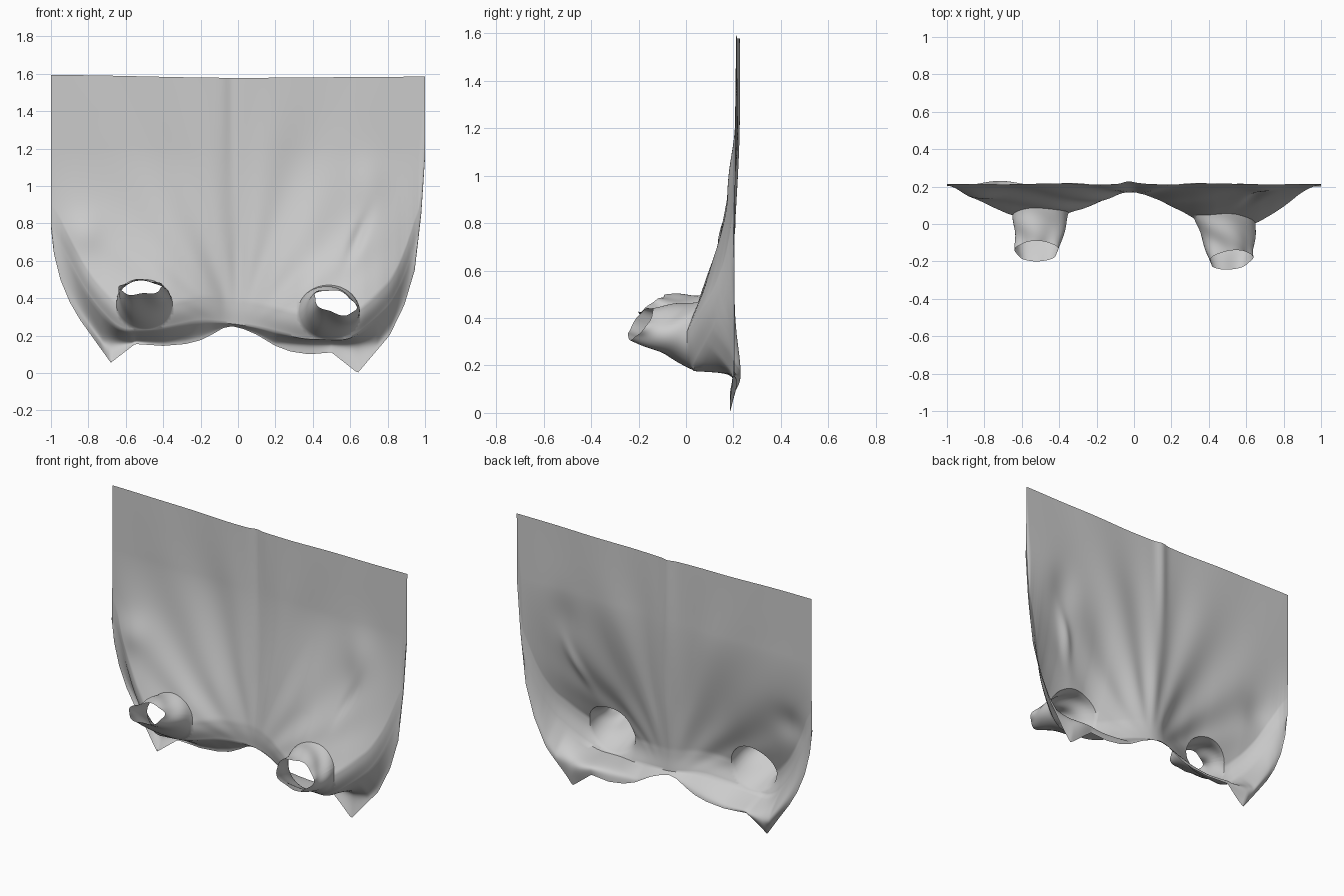
import bpy, bmesh, math
from mathutils import Vector

cube = bpy.data.objects.get("Cube")
if cube:
    bpy.data.objects.remove(cube)

cloth = bpy.data.materials.new("grey cloth")
cloth.use_nodes = True
cloth.diffuse_color = (0.6, 0.6, 0.6, 1)
cloth.node_tree.nodes["Principled BSDF"].inputs["Base Color"].default_value = cloth.diffuse_color


def lerp_table(table, x):
    for (x0, v0), (x1, v1) in zip(table, table[1:]):
        if x <= x1:
            return v0 + (v1 - v0) * max(0, (x - x0) / (x1 - x0))
    return table[-1][1]


def soft_table(table, x, r=0.05):
    # averaged lookup rounds off the corners of the table
    return sum(lerp_table(table, x + r * k) for k in (-1, -0.5, 0, 0.5, 1)) / 5


def smooth(a, b, v):
    t = min(1, max(0, (v - a) / (b - a)))
    return t * t * (3 - 2 * t)


def bump(v, centre, width):
    return math.exp(-((v - centre) / width) ** 2)


# Hem outline, underside crease height and forward reach across the width
HEM = [(-1, .78), (-.985, .64), (-.95, .5), (-.9, .38), (-.845, .285), (-.68, .055),
       (-.55, .155), (-.4, .145), (-.28, .155), (-.2, .175), (-.14, .205), (-.08, .24),
       (-.03, .25), (.03, .235), (.1, .205), (.2, .145), (.28, .115), (.38, .1),
       (.5, .11), (.64, 0), (.81, .2), (.89, .365), (.945, .55), (.98, .85), (1, 1.15)]
CREASE = [(-1, .8), (-.88, .55), (-.78, .38), (-.63, .22), (-.4, .235), (-.2, .28),
          (0, .26), (.12, .24), (.35, .18), (.6, .175), (.7, .25), (.85, .4), (1, .85)]
REACH = [(-1, .213), (-.95, .195), (-.8, .11), (-.63, .035), (-.4, .04), (-.2, .11),
         (-.03, .18), (.1, .145), (.3, .045), (.38, -.01), (.62, -.015), (.7, .03),
         (.8, .09), (.92, .19), (1, .213)]
SHEET_Y = 0.213


def folds(x, z):
    # creases fanning out from the middle of the hem
    ang = math.atan2(x, z - 0.2)
    r = math.hypot(x, z - 0.2)
    fan = math.cos(17 * ang + 0.6 * math.sin(5 * ang)) * (1 - smooth(0.75, 1.3, abs(ang)))
    y = 0.007 * fan * smooth(0.1, 0.5, r) * (1 - 0.65 * smooth(0.9, 1.4, r))
    y *= 1 - smooth(0.6, 1, abs(x))
    y += 0.012 * bump(x, -0.03, 0.035) * smooth(0.7, 1.5, z)
    # slack dents above the sleeves
    y -= 0.022 * bump(x, 0.7, 0.1) * bump(z, 1.0, 0.16)
    y += 0.02 * bump(x - 0.4 * (z - 0.7), 0.63, 0.035) * bump(z, 0.72, 0.12)
    y -= 0.02 * bump(x, -0.82, 0.1) * bump(z, 0.75, 0.1)
    return y


def crease_z(x):
    return max(soft_table(CREASE, x), lerp_table(HEM, x) + 0.012)


def front_point(x, z):
    depth = SHEET_Y - soft_table(REACH, x)
    c = crease_z(x)
    brow = c + 0.13
    start = max(1.2, brow + 0.3)
    s = max(0, min(1, (start - z) / (start - brow))) ** 1.75
    y = SHEET_Y - depth * s + folds(x, z)
    # roll under towards the crease
    y += 0.22 * depth * (1 - smooth(c - 0.02, brow, z)) ** 2
    return Vector((x, y, z))


def under_point(x, t):
    # underside running back from the crease to a knee, then hanging to the hem
    start = front_point(x, crease_z(x))
    hem_z = lerp_table(HEM, x)
    hem = Vector((x, 0.205 - 0.02 * bump(abs(x), 0.66, 0.1), hem_z))
    knee_z = max(hem_z + 0.25 * (start.z - hem_z), min(start.z - 0.01, 0.165))
    knee = Vector((x, 0.2 + 0.055 * bump(x, -0.7, 0.15) + 0.035 * bump(x, 0.58, 0.1), knee_z))
    a, b = start.lerp(knee, t), knee.lerp(hem, t)
    return a.lerp(knee, t).lerp(knee.lerp(b, t), t)


# Draped sheet
COLS, ROWS, UNDER = 180, 90, 16
bm = bmesh.new()
param = {}
grid = []
for i in range(COLS + 1):
    u = 2 * i / COLS - 1
    x = 0.25 * u + 0.75 * math.sin(u * math.pi / 2)
    top = 1.578 + 0.015 * smooth(0, 1, -x) + 0.006 * smooth(0, 1, x)
    c = crease_z(x)
    col = []
    for j in range(ROWS + 1):
        z = top + (c - top) * (j / ROWS) ** 0.85
        v = bm.verts.new(front_point(x, z))
        param[v] = (x, z)
        col.append(v)
    col += [bm.verts.new(under_point(x, k / UNDER)) for k in range(1, UNDER + 1)]
    grid.append(col)
for a, b in zip(grid, grid[1:]):
    for j in range(ROWS + UNDER):
        bm.faces.new((a[j], a[j + 1], b[j + 1], b[j]))

# Sleeves: hole centre, hole half size, then opening centre, across and up vectors
SLEEVES = [
    ((-.5, .365), (.15, .135), (-.52, -.145, .457), (.115, 0, .005), (0, .055, .037)),
    ((.485, .325), (.165, .145), (.52, -.192, .378), (.112, .005, -.035), (.015, .052, .057)),
]
RINGS = 14
for (hx, hz), (rx, rz), mouth, across, up in SLEEVES:
    def inside(v):
        return v in param and math.hypot((param[v][0] - hx) / rx, (param[v][1] - hz) / rz) < 1

    gone = {f for f in bm.faces if sum(inside(v) for v in f.verts) >= 3}
    rim_edges = {e for f in gone for e in f.edges if any(g not in gone for g in e.link_faces)}
    angle = {}
    for v in {v for e in rim_edges for v in e.verts}:
        x, z = param[v]
        a = math.atan2((z - hz) / rz, (x - hx) / rx)
        x, z = hx + rx * math.cos(a), hz + rz * math.sin(a)
        v.co = front_point(x, max(z, crease_z(x)))
        angle[v] = a
    pairs = [tuple(e.verts) for e in rim_edges]
    bmesh.ops.delete(bm, geom=list(gone), context="FACES")
    mouth, across, up = Vector(mouth), Vector(across), Vector(up)
    previous = {v: v for v in angle}
    base = {v: v.co.copy() for v in angle}
    for k in range(1, RINGS + 1):
        t = k / RINGS
        ring = {}
        for v, a in angle.items():
            end = mouth + across * math.cos(a) + up * math.sin(a)
            p = base[v].lerp(end, t)
            # cloth wrinkles along the tube
            out = Vector((math.cos(a), 0, math.sin(a)))
            p += out * math.sin(math.pi * t) * 0.008 * math.sin(3 * a + 4 * t + hx)
            p += out * 0.006 * t * t * math.sin(5 * a + hx)
            ring[v] = bm.verts.new(p)
        for a, b in pairs:
            bm.faces.new((previous[a], previous[b], ring[b], ring[a]))
        previous = ring

bmesh.ops.recalc_face_normals(bm, faces=bm.faces)
# Face the sheet to the front
probe = max(bm.faces, key=lambda f: f.calc_center_median().z)
if probe.normal.y > 0:
    bmesh.ops.reverse_faces(bm, faces=bm.faces)
mesh = bpy.data.meshes.new("draped_sheet")
bm.to_mesh(mesh)
bm.free()
mesh.materials.append(cloth)
sheet = bpy.data.objects.new("draped_sheet_with_sleeves", mesh)
bpy.context.collection.objects.link(sheet)
bpy.context.view_layer.objects.active = sheet
sheet.select_set(True)
bpy.ops.object.shade_smooth_by_angle(angle=math.radians(50))
